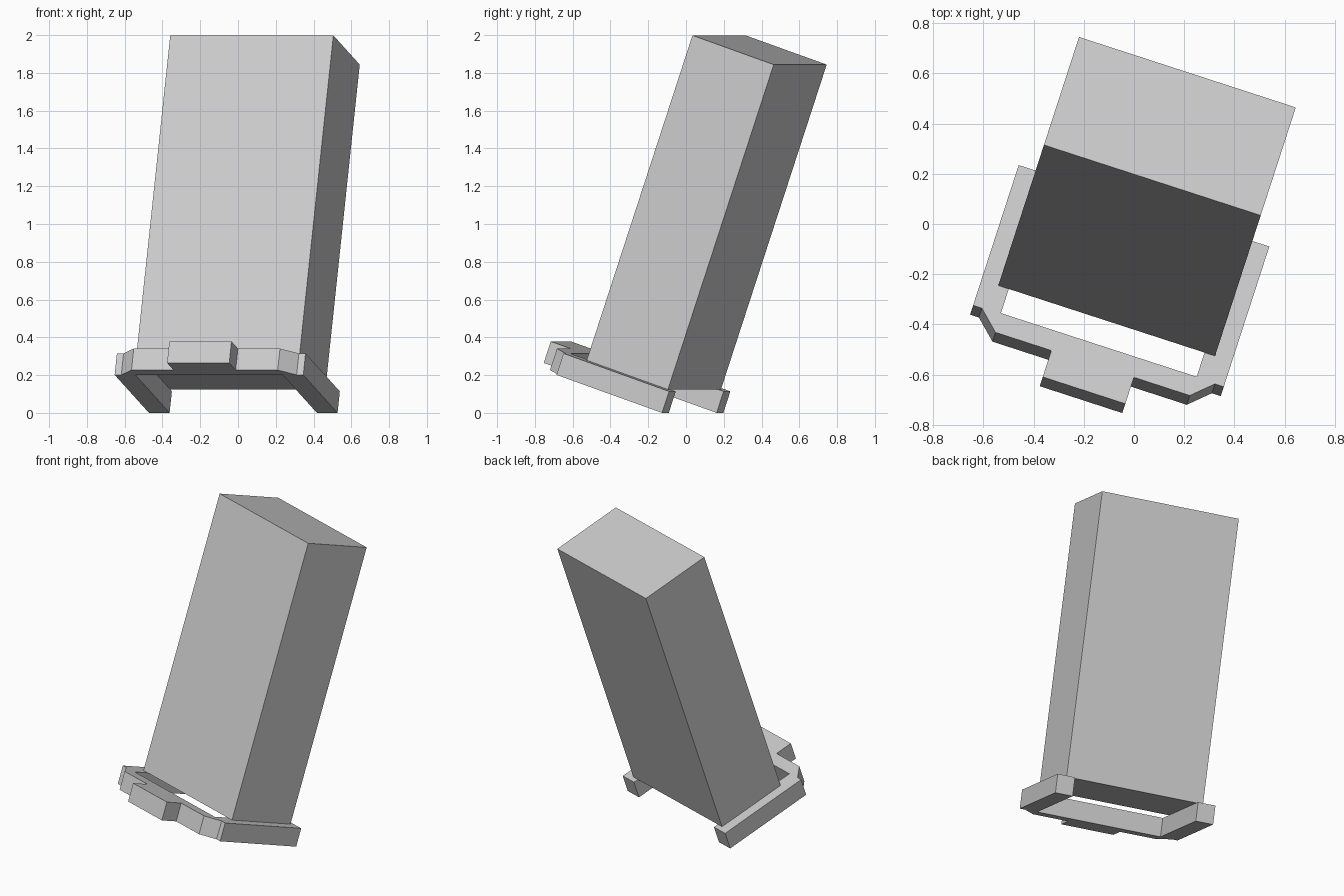
import bpy
import bmesh
from math import radians
from mathutils import Euler

cube = bpy.data.objects.get("Cube")
if cube:
    bpy.data.objects.remove(cube, do_unlink=True)

# Single flat grey
GREY = (0.6, 0.6, 0.6, 1.0)
grey = bpy.data.materials.new("light grey")
grey.use_nodes = True
grey.diffuse_color = GREY
grey.node_tree.nodes["Principled BSDF"].inputs["Base Color"].default_value = GREY

# The whole model leans backwards and is turned to one side
TILT = Euler((radians(-18.9), 0, radians(-18))).to_matrix().to_4x4()
MID = 0.0155       # sideways centre line in the tilted frame
SEAT = 0.134       # height where the block rests on the bracket


def extrude_outline(name, outline, bottom, top):
    """Make a flat-shaded prism from an outline, then tilt it."""
    bm = bmesh.new()
    base = bm.faces.new([bm.verts.new((MID + x, y, bottom)) for x, y in outline])
    solid = bmesh.ops.extrude_face_region(bm, geom=[base])
    raised = [g for g in solid["geom"] if isinstance(g, bmesh.types.BMVert)]
    bmesh.ops.translate(bm, verts=raised, vec=(0, 0, top - bottom))
    bmesh.ops.recalc_face_normals(bm, faces=bm.faces)
    bm.transform(TILT)
    mesh = bpy.data.meshes.new(name)
    bm.to_mesh(mesh)
    bm.free()
    mesh.materials.append(grey)
    obj = bpy.data.objects.new(name, mesh)
    bpy.context.collection.objects.link(obj)
    return obj


def mirrored(half):
    """Complete a left-right symmetric outline from its right half."""
    return half + [(-x, y) for x, y in reversed(half)]


# Tall rectangular block
extrude_outline("tall_block", mirrored([(0.454, -0.469), (0.454, 0.009)]),
                SEAT, SEAT + 1.818)

# U-shaped bracket with chamfered shoulders and a front tab
bracket_half = [
    (0.173, -0.777), (0.173, -0.66),    # tab
    (0.407, -0.66), (0.488, -0.581),    # chamfered shoulder
    (0.525, -0.581), (0.525, 0.04),     # arm, outer side
    (0.41, 0.04), (0.41, -0.576),       # arm, inner side
]
extrude_outline("base_bracket", mirrored(bracket_half), 0.0137, SEAT)
